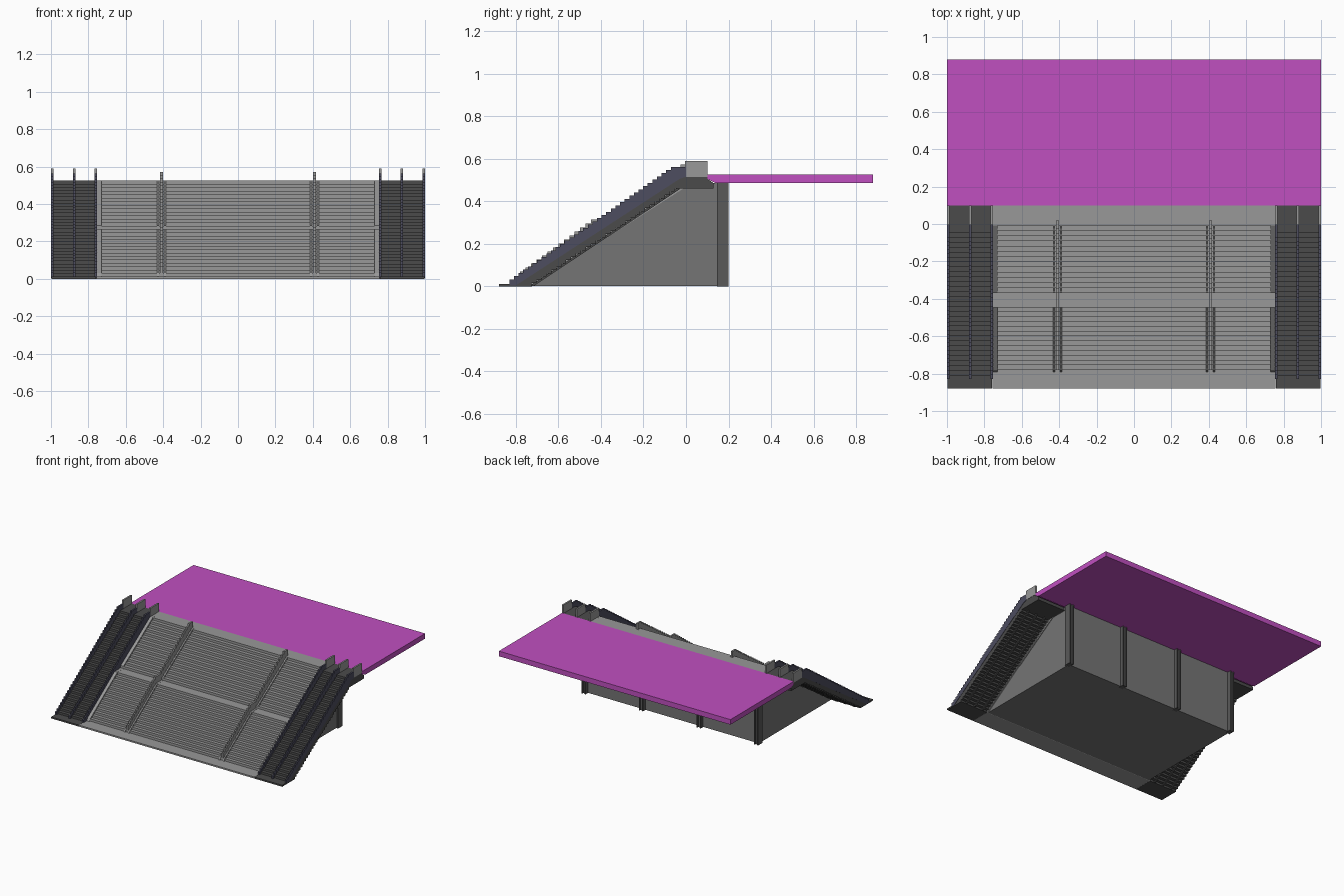
import bpy, bmesh

if "Cube" in bpy.data.objects:
    bpy.data.objects.remove(bpy.data.objects["Cube"])


def material(name, rgb):
    m = bpy.data.materials.new(name)
    m.use_nodes = True
    m.diffuse_color = (*rgb, 1)
    m.node_tree.nodes["Principled BSDF"].inputs["Base Color"].default_value = (*rgb, 1)
    return m


MAGENTA = material("magenta floor", (0.527, 0.08, 0.527))
LIGHT = material("light concrete", (0.314, 0.314, 0.314))
WALL = material("grey wall", (0.178, 0.178, 0.178))
DARK = material("dark metal", (0.071, 0.071, 0.071))
RAIL = material("blue grey rail", (0.075, 0.075, 0.115))
BEAM = material("beam grey", (0.10, 0.10, 0.10))


def extrude(name, profile, x0, x1, mat):
    """Extrude a (y, z) profile from x0 to x1."""
    bm = bmesh.new()
    face = bm.faces.new([bm.verts.new((x0, y, z)) for y, z in profile])
    out = bmesh.ops.extrude_face_region(bm, geom=[face])
    verts = [g for g in out["geom"] if isinstance(g, bmesh.types.BMVert)]
    bmesh.ops.translate(bm, verts=verts, vec=(x1 - x0, 0, 0))
    bmesh.ops.recalc_face_normals(bm, faces=bm.faces)
    mesh = bpy.data.meshes.new(name)
    bm.to_mesh(mesh)
    bm.free()
    mesh.materials.append(mat)
    ob = bpy.data.objects.new(name, mesh)
    bpy.context.collection.objects.link(ob)
    return ob


def box(name, x0, x1, y0, y1, z0, z1, mat):
    return extrude(name, [(y0, z0), (y1, z0), (y1, z1), (y0, z1)], x0, x1, mat)


def steps(y0, z0, y1, z1, n):
    """Stepped line: each step rises, then runs back."""
    dy, dz = (y1 - y0) / n, (z1 - z0) / n
    pts = [(y0, z0)]
    for i in range(n):
        pts += [(y0 + i * dy, z0 + (i + 1) * dz), (y0 + (i + 1) * dy, z0 + (i + 1) * dz)]
    return pts


# Upper floor slab with a chamfered front edge
extrude("upper_floor", [(0.10, 0.525), (0.88, 0.525), (0.88, 0.485), (0.14, 0.485), (0.10, 0.505)],
        -1, 1, MAGENTA)

# Central stair: two flights with a landing halfway
lower = steps(-0.78, 0.012, -0.42, 0.265, 14)
upper = steps(-0.37, 0.265, 0.02, 0.525, 14)
stair_under = [(0.10, 0.505), (0.13, 0.485), (0.13, 0.465), (-0.03, 0.465), (-0.725, 0), (-0.88, 0), (-0.88, 0.012)]
extrude("central_stair", lower + upper + [(0.10, 0.525)] + stair_under, -0.757, 0.757, LIGHT)

# Smooth stringers along the stair edges and beside the handrails
slope = [(-0.79, 0.012), (-0.78, 0.031), (-0.4457, 0.266), (-0.37, 0.266), (-0.37, 0.284), (-0.0079, 0.5255), (0.02, 0.5255)]
stringer = slope + [(0.02, 0.48), (-0.37, 0.23), (-0.42, 0.23), (-0.76, 0.005)]
for s in (-1, 1):
    for a, b in ((0.73, 0.754), (0.422, 0.432), (0.386, 0.396)):
        extrude("stair_stringer", stringer, s * a, s * b, LIGHT)

# Central handrails, stepped along the flights
rail_top = (steps(-0.78, 0.05, -0.42, 0.315, 14) + steps(-0.37, 0.315, 0.0, 0.572, 14) + [(0.02, 0.572)])
for s in (-1, 1):
    extrude("central_handrail", rail_top + [(0.02, 0.50), (-0.37, 0.24), (-0.42, 0.24), (-0.78, 0.005)],
            s * 0.402, s * 0.416, LIGHT)

# Escalator trusses with stepped treads and a stepped underside
treads = steps(-0.81, 0.012, -0.02, 0.525, 30)
underside = list(reversed(steps(-0.725, 0, -0.03, 0.46, 30)))
truss = treads + [(0.10, 0.525), (0.10, 0.505), (0.13, 0.485), (0.13, 0.46)] + underside + [(-0.88, 0), (-0.88, 0.012)]
balustrade = steps(-0.83, 0.018, -0.05, 0.562, 36) + [(0, 0.562), (0.0, 0.515), (-0.03, 0.505), (-0.80, 0.004), (-0.83, 0.004)]
for s in (-1, 1):
    extrude("escalator", truss, s * 0.758, s * 0.998, DARK)
    for x in (0.760, 0.876, 0.9935):
        a, b = s * (x - 0.0065), s * (x + 0.0065)
        extrude("escalator_balustrade", balustrade, a, b, RAIL)
        # Raised end panel on the top landing
        box("balustrade_end", a, b, -0.005, 0.10, 0.515, 0.59, LIGHT)
    # Smooth ribs under the truss, following its slope
    for x in (0.80, 0.875, 0.95):
        extrude("truss_rib", [(-0.735, 0.002), (-0.035, 0.466), (-0.03, 0.456), (-0.717, 0.001)],
                s * (x - 0.006), s * (x + 0.006), DARK)

# Enclosed base below the stair
extrude("base_wall", [(-0.745, 0.001), (-0.03, 0.475), (0.14, 0.487), (0.17, 0.487), (0.17, 0.001)],
        -0.748, 0.748, WALL)

# Rear columns: two flanges joined by a web
for x in (-0.745, -0.25, 0.25, 0.745):
    box("column_web", x - 0.012, x + 0.012, 0.15, 0.19, 0, 0.487, BEAM)
    for s in (-1, 1):
        box("column_flange", x + s * 0.009, x + s * 0.018, 0.145, 0.20, 0, 0.487, BEAM)
